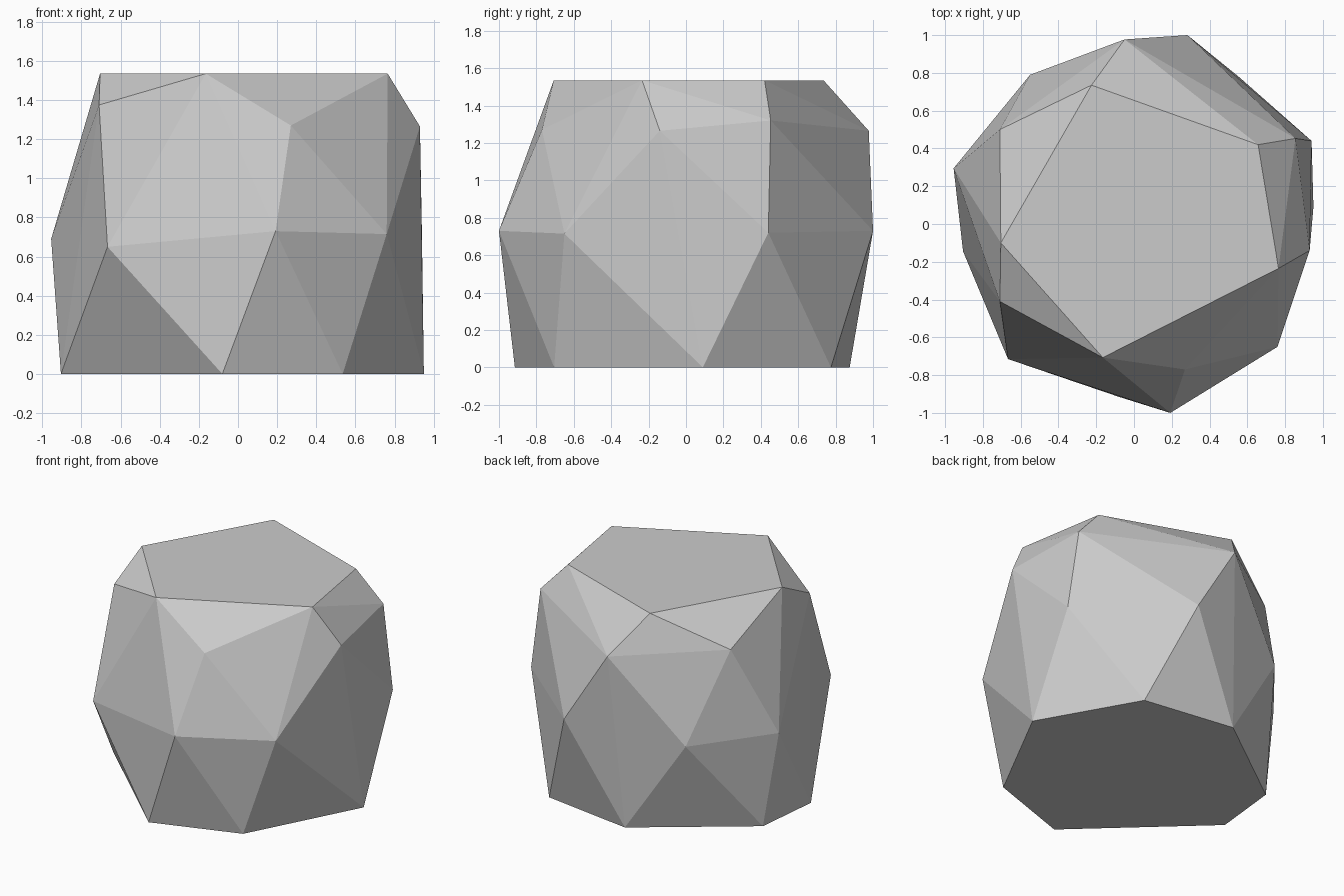
import bpy, bmesh, math

if "Cube" in bpy.data.objects:
    bpy.data.objects.remove(bpy.data.objects["Cube"])

# Corner rings of the boulder: flat base, waist, shoulder, flat top
base = [(-.905, -.145), (-.08, -.915), (.535, -.705), (.95, .09),
        (.56, .775), (-.12, .875), (-.855, .335)]
waist = [(-.667, -.715, .65), (.192, -1.0, .73), (.76, -.65, .715), (.94, .44, .72),
         (.283, 1.0, .73), (-.55, .79, .67), (-.955, .295, .69)]
shoulder = [(-.71, -.41, 1.375), (.27, -.77, 1.27), (.93, -.14, 1.265),
            (.855, .453, 1.32), (-.05, .977, 1.265), (-.71, .50, 1.31)]
top = [(-.225, .735), (.657, .42), (.765, -.235), (-.165, -.707), (-.705, -.10)]
HEIGHT = 1.535

corners = [(x, y, 0) for x, y in base] + waist + shoulder + [(x, y, HEIGHT) for x, y in top]

# Skin the corners with flat facets
bm = bmesh.new()
for co in corners:
    bm.verts.new(co)
bmesh.ops.convex_hull(bm, input=bm.verts[:])
bmesh.ops.dissolve_limit(bm, angle_limit=math.radians(0.3),
                         verts=bm.verts[:], edges=bm.edges[:])
bmesh.ops.recalc_face_normals(bm, faces=bm.faces[:])
mesh = bpy.data.meshes.new("boulder")
bm.to_mesh(mesh)
bm.free()

# Single stone grey
stone = bpy.data.materials.new("stone grey")
stone.diffuse_color = (.6, .6, .6, 1)
stone.use_nodes = True
stone.node_tree.nodes["Principled BSDF"].inputs["Base Color"].default_value = stone.diffuse_color
mesh.materials.append(stone)
boulder = bpy.data.objects.new("boulder", mesh)
bpy.context.collection.objects.link(boulder)
